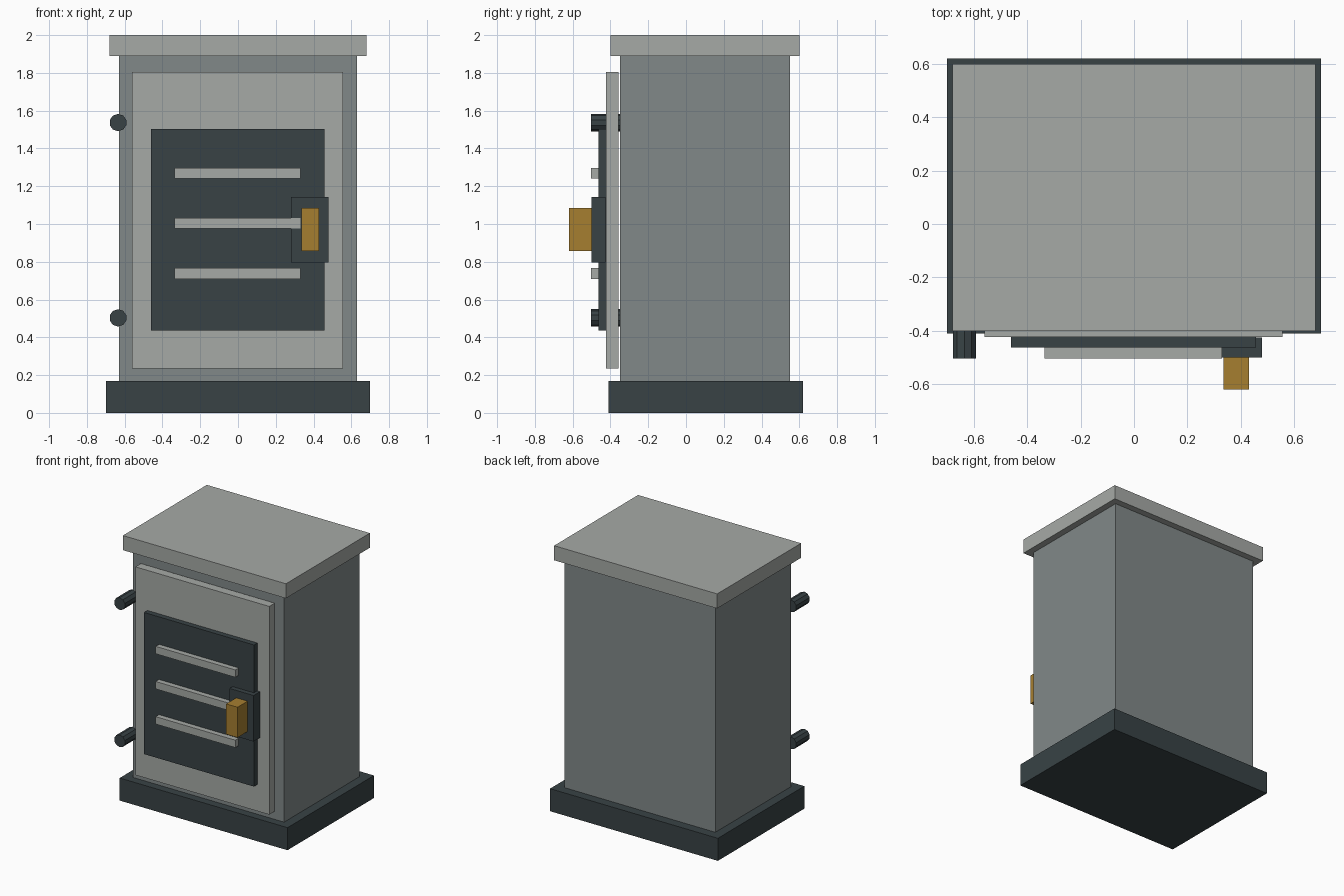
import bpy
from math import pi

if "Cube" in bpy.data.objects:
    bpy.data.objects.remove(bpy.data.objects["Cube"])


def material(name, rgb):
    m = bpy.data.materials.new(name)
    m.diffuse_color = (*rgb, 1)
    m.use_nodes = True
    m.node_tree.nodes["Principled BSDF"].inputs["Base Color"].default_value = m.diffuse_color
    return m


DARK = material("dark_iron", (0.04, 0.055, 0.06))
STEEL = material("grey_steel", (0.22, 0.25, 0.25))
LIGHT = material("light_steel", (0.38, 0.40, 0.38))
BRASS = material("brass", (0.38, 0.21, 0.03))


def box(name, x, y, z, mat):
    """Box spanning the given (min, max) ranges."""
    spans = (x, y, z)
    bpy.ops.mesh.primitive_cube_add(size=1, location=[(a + b) / 2 for a, b in spans])
    ob = bpy.context.object
    ob.name = name
    ob.scale = [b - a for a, b in spans]
    bpy.ops.object.transform_apply(location=False, rotation=False, scale=True)
    ob.data.materials.append(mat)
    return ob


# Main cabinet
box("base_plinth", (-0.70, 0.70), (-0.41, 0.62), (0, 0.17), DARK)
box("body", (-0.63, 0.63), (-0.35, 0.55), (0.165, 1.895), STEEL)
box("top_slab", (-0.68, 0.68), (-0.40, 0.60), (1.89, 2.0), LIGHT)

# Door layers
box("front_frame", (-0.56, 0.557), (-0.423, -0.358), (0.235, 1.805), LIGHT)
box("door_panel", (-0.46, 0.457), (-0.463, -0.418), (0.435, 1.503), DARK)

# Grille bars
for i, z in enumerate((0.738, 1.003, 1.268)):
    box(f"grille_bar_{i + 1}", (-0.335, 0.33), (-0.503, -0.46), (z - 0.028, z + 0.028), LIGHT)

# Latch plate and handle
box("latch_plate", (0.28, 0.48), (-0.50, -0.425), (0.795, 1.142), DARK)
box("door_handle", (0.335, 0.43), (-0.62, -0.497), (0.857, 1.086), BRASS)

# Hinge pins
for name, z in (("lower_hinge", 0.503), ("upper_hinge", 1.537)):
    bpy.ops.mesh.primitive_cylinder_add(vertices=10, radius=0.046, depth=0.16,
                                        location=(-0.635, -0.424, z), rotation=(pi / 2, 0, 0))
    bpy.context.object.name = name
    bpy.context.object.data.materials.append(DARK)
